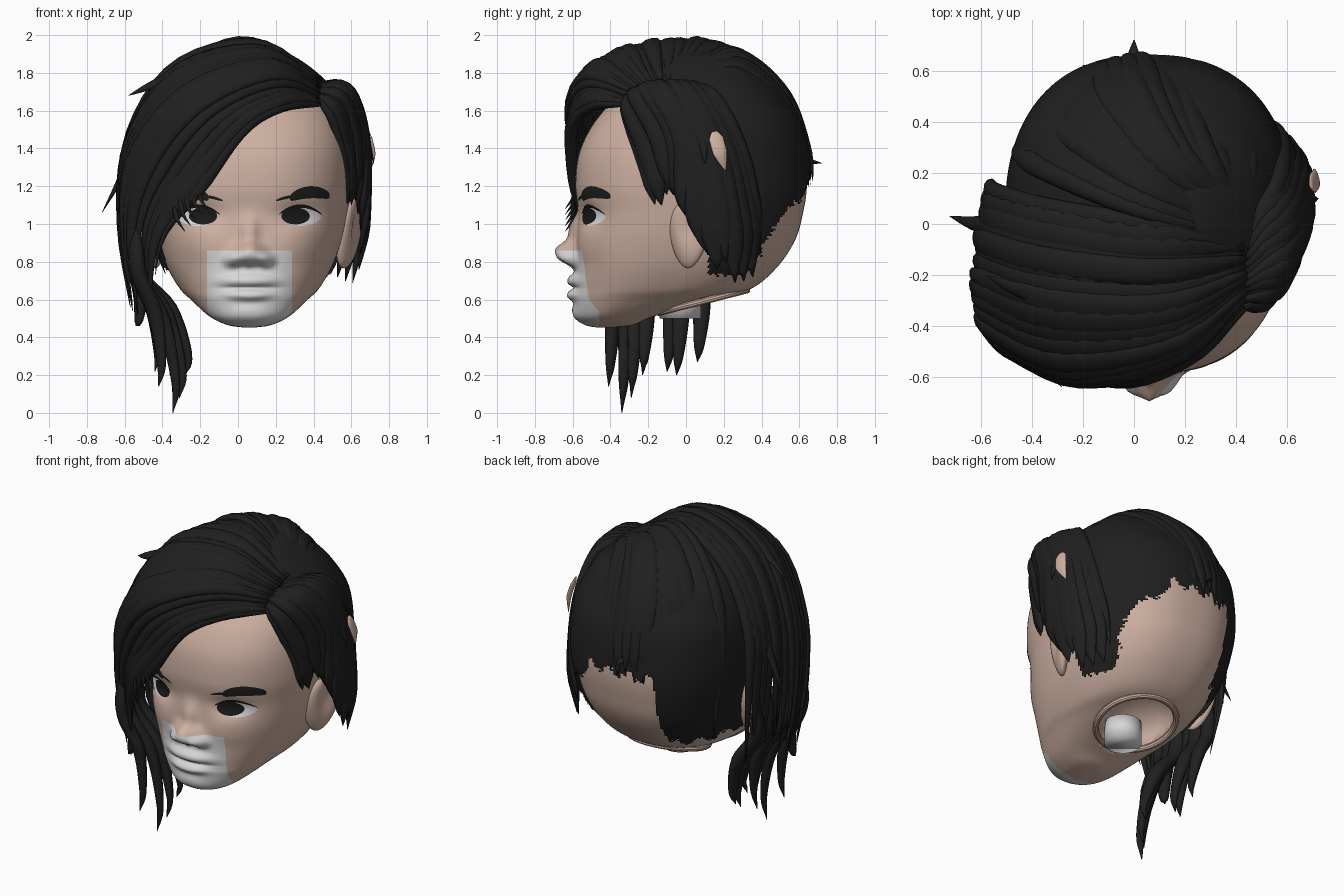
import bpy, bmesh, math, random
from mathutils import Vector
from mathutils.bvhtree import BVHTree

random.seed(4)
if "Cube" in bpy.data.objects:
    bpy.data.objects.remove(bpy.data.objects["Cube"])

CX = 0.06                           # middle of the face
CORE = Vector((0.04, 0.05, 1.2))    # middle of the skull


def material(name, r, g, b):
    m = bpy.data.materials.new(name)
    m.use_nodes = True
    m.diffuse_color = (r, g, b, 1)
    bsdf = m.node_tree.nodes["Principled BSDF"]
    bsdf.inputs["Base Color"].default_value = (r, g, b, 1)
    bsdf.inputs["Roughness"].default_value = 0.7
    return m


SKIN = material("skin", 0.62, 0.44, 0.36)
HAIR = material("black hair", 0.014, 0.014, 0.014)
GREY = material("pale grey", 0.68, 0.68, 0.68)
WHITE = material("eye white", 0.72, 0.72, 0.74)
DARK = material("iris black", 0.01, 0.01, 0.01)


def finish(bm, name, *mats):
    me = bpy.data.meshes.new(name)
    for f in bm.faces:
        f.smooth = True
    bm.to_mesh(me)
    bm.free()
    ob = bpy.data.objects.new(name, me)
    bpy.context.collection.objects.link(ob)
    for m in mats:
        me.materials.append(m)


def spline(pts, t):
    """Catmull-Rom through pts, t from 0 to 1."""
    n = len(pts) - 1
    i = min(int(t * n), n - 1)
    u = t * n - i
    b, c = pts[i], pts[i + 1]
    a = pts[i - 1] if i > 0 else b * 2 - c
    d = pts[i + 2] if i + 2 <= n else c * 2 - b
    return (b * 2 + (c - a) * u + (a * 2 - b * 5 + c * 4 - d) * u ** 2
            + (b * 3 - a - c * 3 + d) * u ** 3) * 0.5


def bridge(bm, rings, closed=True):
    n = len(rings[0])
    for p, q in zip(rings, rings[1:]):
        for i in range(n if closed else n - 1):
            j = (i + 1) % n
            bm.faces.new((p[i], p[j], q[j], q[i]))


# Head levels: height, front y, back y, half width
LEVELS = [Vector(v) for v in (
    (0.452, -0.47, -0.38, 0.03), (0.465, -0.53, -0.28, 0.115), (0.51, -0.58, -0.17, 0.21),
    (0.60, -0.595, 0.15, 0.31), (0.66, -0.59, 0.35, 0.37), (0.78, -0.585, 0.49, 0.44),
    (0.92, -0.58, 0.58, 0.49), (1.06, -0.57, 0.62, 0.52), (1.20, -0.585, 0.64, 0.54),
    (1.36, -0.57, 0.63, 0.54), (1.50, -0.51, 0.60, 0.52), (1.62, -0.42, 0.53, 0.47),
    (1.75, -0.30, 0.42, 0.38), (1.87, -0.14, 0.25, 0.22), (1.92, -0.02, 0.10, 0.06))]
# Face relief: side offset, height, two radii, depth
RELIEF = ((0, 0.84, 0.085, 0.06, 0.10), (0, 0.95, 0.04, 0.09, 0.045),
          (0.09, 0.81, 0.04, 0.035, 0.045), (0.035, 0.775, 0.022, 0.015, -0.02),
          (0, 0.70, 0.14, 0.035, 0.04), (0, 0.625, 0.11, 0.03, 0.035),
          (0, 0.663, 0.14, 0.009, -0.012), (0, 0.52, 0.10, 0.05, 0.015),
          (0.25, 1.05, 0.11, 0.06, -0.02), (0.26, 0.9, 0.12, 0.09, 0.015))


def head_mesh(offset, steps, around, relief=True):
    bm = bmesh.new()
    rings = []
    for k in range(steps + 1):
        z, yf, yb, w = spline(LEVELS, k / steps)
        ring = []
        for i in range(around):
            a = math.tau * i / around
            c, s = math.cos(a), math.sin(a)
            x = (w + offset) * math.copysign(abs(c) ** 0.84, c)
            y = (yf + yb) / 2 + ((yb - yf) / 2 + offset) * math.copysign(abs(s) ** 0.84, s)
            if relief and s < 0 and y < -0.3:
                for dx, h, rx, rz, d in RELIEF:
                    q = ((abs(x) - dx) / rx) ** 2 + ((z - h) / rz) ** 2
                    y -= d * math.exp(-q ** 1.4)
            ring.append(bm.verts.new((CX + x, y, z + offset * (z - 1.2))))
        rings.append(ring)
    bridge(bm, rings)
    bm.faces.new(rings[0][::-1])
    bm.faces.new(rings[-1])
    return bm


# Head, with the neck hollow and the pale square cut around the mouth
head = head_mesh(0, 150, 144)
for v in head.verts:
    r = math.hypot(v.co.x - CX, v.co.y - 0.09) / 0.23
    if v.co.z < 0.72 and r < 1:
        v.co.z += 0.18 * math.sqrt(1 - r * r)
for co, no in (((CX - 0.225, 0, 0), (1, 0, 0)), ((CX + 0.225, 0, 0), (1, 0, 0)),
               ((0, 0, 0.86), (0, 0, 1))):
    bmesh.ops.bisect_plane(head, geom=head.verts[:] + head.edges[:] + head.faces[:],
                           plane_co=co, plane_no=no)
for f in head.faces:
    c = f.calc_center_median()
    f.material_index = int(abs(c.x - CX) < 0.225 and c.z < 0.86 and c.y < -0.46)
surface = BVHTree.FromBMesh(head)
finish(head, "head", SKIN, GREY)


def face_patch(name, mat, dx, z, rx, rz, power, arch=0, slope=0, lift=0.004):
    """Lens-shaped plate that follows the face."""
    bm = bmesh.new()
    rows = []
    for i in range(25):
        u = -math.cos(math.pi * i / 24) * 0.999
        row = []
        for j in range(9):
            v = j / 4 - 1
            x = CX + dx + rx * u
            h = z + slope * u + arch * (1 - u * u) + rz * v * (1 - u * u) ** power
            hit = surface.ray_cast(Vector((x, -2, h)), Vector((0, 1, 0)))[0]
            row.append(bm.verts.new((x, hit.y - lift, h)))
        rows.append(row)
    bridge(bm, rows, False)
    bm.normal_update()
    bmesh.ops.reverse_faces(bm, faces=[f for f in bm.faces if f.normal.y > 0])
    finish(bm, name, mat)


# Eyes, brows and ears
for side, s in (("left", 1), ("right", -1)):
    face_patch(side + "_eye", WHITE, s * 0.275, 1.035, 0.105, 0.05, 0.7, 0.005)
    face_patch(side + "_iris", DARK, s * 0.245, 1.042, 0.075, 0.044, 0.5, lift=0.008)
    face_patch(side + "_lash", DARK, s * 0.27, 1.05, 0.115, 0.009, 0.6, 0.045, lift=0.009)
    face_patch(side + "_brow", HAIR, s * 0.32, 1.143, 0.105, 0.032, 0.3, 0.025, s * 0.006)
    face_patch(side + "_brow_start", HAIR, s * 0.2, 1.135, 0.06, 0.008, 0.4, 0.006, s * 0.012)
    ear = bmesh.new()
    bmesh.ops.create_uvsphere(ear, u_segments=24, v_segments=16, radius=1)
    for v in ear.verts:
        x, y, z = v.co
        x -= 0.7 * math.exp(-((y / 0.5) ** 2 + (z - 0.2) ** 2 / 0.3)) * (x * s > 0) * s
        v.co = (CX + s * (0.53 + 0.03 * z + 0.04 * y) + 0.05 * x,
                0.02 + 0.105 * y * (1 + 0.25 * z) + 0.01 * z, 0.95 + 0.185 * z)
    finish(ear, side + "_ear", SKIN)

# Neck stub and the rim around it
bm = bmesh.new()
bmesh.ops.create_cone(bm, cap_ends=True, segments=32, radius1=0.11, radius2=0.11, depth=0.14)
bmesh.ops.translate(bm, verts=bm.verts, vec=(CX, -0.03, 0.57))
finish(bm, "neck_stub", GREY)
bpy.ops.mesh.primitive_torus_add(major_radius=0.24, minor_radius=0.018, major_segments=48,
                                 minor_segments=10, location=(CX, 0.09, 0.59),
                                 rotation=(0.25, 0, 0))
rim = bpy.context.object
rim.name = "neck_rim"
rim.data.materials.append(SKIN)
bpy.ops.object.shade_smooth_by_angle()

# Close-cropped hair lying on the skull
cap = head_mesh(0.022, 200, 220, False)


def is_bald(f):
    x, y, z = f.calc_center_median()
    z += 0.025 * math.sin(45 * x + 20 * y) + random.uniform(-0.015, 0.015)
    return not ((x < -0.2 and y > -0.3 and z > 0.76) or (y > 0 and z > 1.24)
                or (y > -0.33 and z > 1.64)
                or (x > 0.25 and y > 0.12 and z > 0.72 + max(0, y - 0.3) * 1.4))


bmesh.ops.delete(cap, geom=[f for f in cap.faces if is_bald(f)], context='FACES')
finish(cap, "cropped_hair", HAIR)


def add_lock(bm, pts, widths, thick, point=0.35):
    """Flat strand facing out from the skull, tapered over its last part."""
    rings = []
    n = len(pts) - 1
    for i, p in enumerate(pts):
        t = i / n
        along = (pts[min(i + 1, n)] - pts[max(i - 1, 0)]).normalized()
        out = p - CORE
        out = (out - along * out.dot(along)).normalized()
        across = along.cross(out)
        taper = min(1, 0.4 + t * 4) * max(0.02, min(1, (1 - t) / point)) ** 0.8
        rings.append([bm.verts.new(p + across * (math.cos(a) * widths[i] * taper)
                                   + out * (math.sin(a) * thick * taper))
                      for a in (math.tau * k / 10 for k in range(10))])
    bridge(bm, rings)
    bm.faces.new(rings[0][::-1])
    bm.faces.new(rings[-1])


def hair_sheet(name, guides, count, thick, point=0.35):
    """Row of overlapping strands swept between guide paths."""
    guides = [[Vector(p) for p in g] for g in guides]
    bm = bmesh.new()

    def at(u, t):
        return spline([spline(g, t) for g in guides], u)

    for k in range(count):
        u = k / (count - 1)
        du = 0.5 / (count - 1)
        reach = random.uniform(0.9, 1)
        puff = random.uniform(0.985, 1.02)
        ts = [reach * i / 22 for i in range(23)]
        pts = [CORE + (at(u, t) - CORE) * puff for t in ts]
        ws = [0.02 + 0.8 * (at(min(1, u + du), t) - at(max(0, u - du), t)).length for t in ts]
        add_lock(bm, pts, ws, thick, point)
    bmesh.ops.recalc_face_normals(bm, faces=bm.faces)
    finish(bm, name, HAIR)


# Swept fringe: from the parting across the brow and down the right side
hair_sheet("swept_fringe", (
    ((0.43, -0.33, 1.63), (0.24, -0.5, 1.625), (0.02, -0.6, 1.5), (-0.2, -0.585, 1.2),
     (-0.4, -0.5, 0.92), (-0.45, -0.42, 0.55)),
    ((0.43, -0.27, 1.71), (0.15, -0.49, 1.81), (-0.25, -0.57, 1.65), (-0.51, -0.46, 1.33),
     (-0.58, -0.39, 0.95), (-0.53, -0.35, 0.5)),
    ((0.43, -0.17, 1.75), (0.1, -0.27, 1.92), (-0.32, -0.25, 1.81), (-0.56, -0.18, 1.45),
     (-0.61, -0.15, 1.0), (-0.55, -0.15, 0.5)),
    ((0.42, -0.05, 1.77), (0.05, 0.0, 1.96), (-0.33, 0.06, 1.8), (-0.54, 0.12, 1.45),
     (-0.56, 0.15, 1.05), (-0.5, 0.1, 0.55))), 19, 0.03)

# Crown and back, ending in a ragged edge above the nape
hair_sheet("back_hair", (
    ((0.41, -0.05, 1.77), (0.03, 0.05, 1.96), (-0.3, 0.19, 1.78), (-0.45, 0.28, 1.4),
     (-0.41, 0.32, 0.75)),
    ((0.42, 0.0, 1.76), (0.08, 0.2, 1.92), (-0.14, 0.43, 1.74), (-0.2, 0.56, 1.42),
     (-0.21, 0.57, 1.05)),
    ((0.43, 0.02, 1.75), (0.22, 0.26, 1.87), (0.1, 0.5, 1.69), (0.07, 0.635, 1.4),
     (0.06, 0.67, 1.2)),
    ((0.44, 0.02, 1.74), (0.45, 0.25, 1.7), (0.43, 0.41, 1.52), (0.41, 0.49, 1.35),
     (0.38, 0.52, 1.15))), 17, 0.03)

# Left side: falls before and behind the ear
hair_sheet("left_side_hair", (
    ((0.43, -0.33, 1.66), (0.5, -0.31, 1.57), (0.55, -0.25, 1.4), (0.575, -0.2, 1.24),
     (0.585, -0.16, 1.08)),
    ((0.43, -0.27, 1.72), (0.57, -0.22, 1.69), (0.64, -0.1, 1.5), (0.645, -0.05, 1.3),
     (0.63, 0.0, 1.07)),
    ((0.44, -0.18, 1.74), (0.6, -0.05, 1.7), (0.675, 0.1, 1.43), (0.68, 0.18, 1.02),
     (0.635, 0.2, 0.67)),
    ((0.44, -0.03, 1.75), (0.56, 0.15, 1.67), (0.585, 0.29, 1.4), (0.56, 0.36, 1.1),
     (0.49, 0.4, 0.74))), 14, 0.028, 0.16)

# Bare scalp showing through the left side
gap = bmesh.new()
path = [Vector(p) for p in ((0.69, 0.15, 1.49), (0.714, 0.18, 1.38), (0.7, 0.21, 1.28))]
add_lock(gap, [spline(path, i / 12) for i in range(13)], [0.04] * 13, 0.01, 0.5)
bmesh.ops.recalc_face_normals(gap, faces=gap.faces)
finish(gap, "scalp_gap", SKIN)

# Long tails on the right
tails = bmesh.new()
for y, z, x in ((-0.41, 0.14, -0.42), (-0.34, 0.0, -0.345), (-0.29, 0.08, -0.31),
                (-0.23, 0.2, -0.28), (-0.1, 0.22, -0.44), (-0.05, 0.2, -0.36),
                (0.06, 0.27, -0.4), (-0.36, 0.46, -0.54)):
    path = [Vector(p) for p in ((-0.54, y - 0.02, 1.0), (-0.53, y - 0.02, 0.75),
                                (x * 0.6 - 0.19, y + 0.02, 0.3 * z + 0.49),
                                (x + 0.015, y + 0.01, 0.7 * z + 0.17), (x, y, z))]
    add_lock(tails, [spline(path, i / 24) for i in range(25)], [0.05] * 25, 0.038, 0.5)

# Stray tips, and thin wisps over the right eye
STRAYS = [((-0.5, 0.0, 1.55), (-0.62, 0.0, 1.25), (-0.72, 0.03, 1.06)),
          ((-0.3, -0.3, 1.8), (-0.47, -0.25, 1.73), (-0.58, -0.2, 1.68)),
          ((0.6, 0.05, 1.6), (0.68, 0.09, 1.45), (0.72, 0.1, 1.32)),
          ((0.02, 0.54, 1.5), (0.0, 0.64, 1.35), (0.0, 0.72, 1.32)),
          ((-0.1, 0.53, 1.5), (-0.13, 0.61, 1.34), (-0.2, 0.62, 1.24))]
for i in range(5):
    x = -0.2 - 0.03 * i
    STRAYS.append(((x - 0.02, -0.58, 1.25 - 0.04 * i), (x, -0.6, 1.14 - 0.03 * i),
                   (x + 0.04, -0.64, 1.08 - 0.03 * i)))
for k, tip in enumerate(STRAYS):
    path = [Vector(p) for p in tip]
    size = 0.04 if k < 5 else 0.015
    add_lock(tails, [spline(path, i / 14) for i in range(15)], [size] * 15, size / 2, 0.7)
bmesh.ops.recalc_face_normals(tails, faces=tails.faces)
finish(tails, "long_tails", HAIR)
